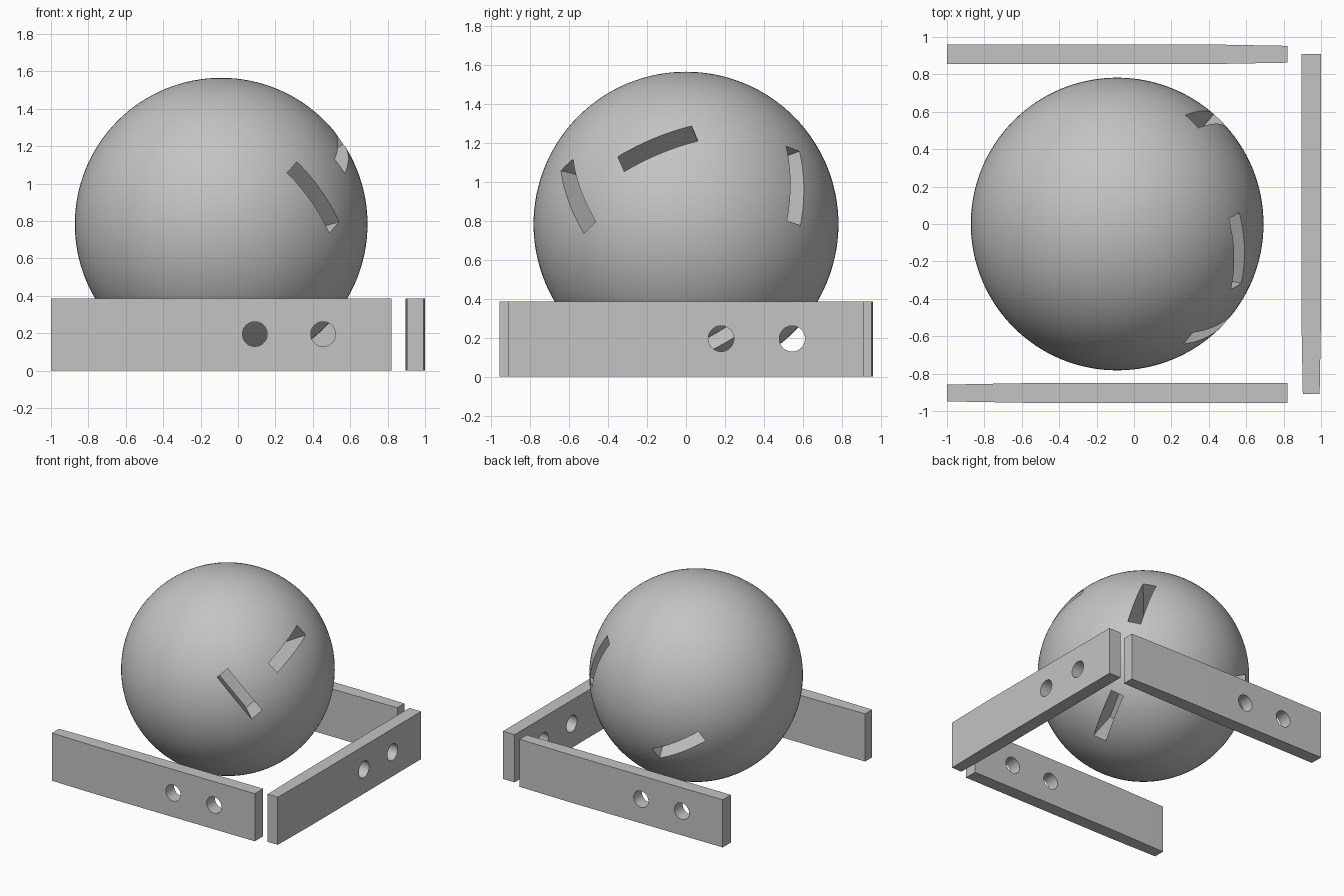
import bpy, bmesh, math
from mathutils import Vector, Matrix

if "Cube" in bpy.data.objects:
    bpy.data.objects.remove(bpy.data.objects["Cube"])

grey = bpy.data.materials.new("mid_grey")
grey.diffuse_color = (0.55, 0.55, 0.55, 1)
grey.use_nodes = True
grey.node_tree.nodes["Principled BSDF"].inputs["Base Color"].default_value = grey.diffuse_color


def add_object(name, bm):
    mesh = bpy.data.meshes.new(name)
    bmesh.ops.recalc_face_normals(bm, faces=bm.faces)
    bm.to_mesh(mesh)
    bm.free()
    obj = bpy.data.objects.new(name, mesh)
    mesh.materials.append(grey)
    bpy.context.collection.objects.link(obj)
    return obj


def cut(obj, cutters):
    # subtract every cutter, then remove it
    bpy.context.view_layer.objects.active = obj
    for c in cutters:
        mod = obj.modifiers.new("cut", 'BOOLEAN')
        mod.operation = 'DIFFERENCE'
        mod.solver = 'EXACT'
        mod.object = c
        bpy.ops.object.modifier_apply(modifier=mod.name)
        bpy.data.objects.remove(c)
    bpy.ops.object.select_all(action='DESELECT')
    obj.select_set(True)
    bpy.ops.object.shade_smooth_by_angle(angle=math.radians(30))


# Ball with radial rectangular slots
R = 0.7825
CENTRE = Vector((-0.09, 0, R))
SLOT_LENGTH, SLOT_WIDTH, SLOT_DEPTH = 0.41, 0.10, 0.38

bm = bmesh.new()
bmesh.ops.create_uvsphere(bm, u_segments=128, v_segments=64, radius=R,
                          matrix=Matrix.Translation(CENTRE))
ball = add_object("ball", bm)

# (outward direction, long axis) of each slot
slots = [
    ((0.65, -0.73, 0.19), (0.22, 0.115, -0.315)),
    ((0.83, -0.19, 0.51), (-0.01, 0.385, 0.16)),
    ((0.63, 0.73, 0.26), (0.155, 0.005, -0.39)),
    ((0.61, 0.20, -0.76), (0.119, 0.343, 0.186)),
    ((-0.40, 0.86, -0.31), (-0.343, -0.09, 0.195)),
]
cutters = []
for out, along in slots:
    n = Vector(out).normalized()
    l = Vector(along)
    l = (l - n * l.dot(n)).normalized()
    w = n.cross(l)
    rot = Matrix((l, w, n)).transposed().to_4x4()
    inner, outer = R - SLOT_DEPTH, R + 0.1
    bm = bmesh.new()
    bmesh.ops.create_cube(
        bm, size=1,
        matrix=Matrix.Translation(CENTRE + n * (inner + outer) / 2) @ rot
        @ Matrix.Diagonal((SLOT_LENGTH, SLOT_WIDTH, outer - inner, 1)))
    c = add_object("slot_cutter", bm)
    c.hide_render = True
    cutters.append(c)
cut(ball, cutters)

# Three identical upright boards, slightly tapered at one end, two holes each
HEIGHT, LENGTH = 0.385, 1.82


def board(name, x, y, angle):
    place = Matrix.Translation((x, y, 0)) @ Matrix.Rotation(angle, 4, 'Z')
    bm = bmesh.new()
    outline = [(0, -0.045), (0.42, -0.0525), (LENGTH, -0.0525),
               (LENGTH, 0.0525), (0.42, 0.0525), (0, 0.045)]
    face = bm.faces.new([bm.verts.new((px, py, 0)) for px, py in outline])
    top = bmesh.ops.extrude_face_region(bm, geom=[face])["geom"]
    bmesh.ops.translate(bm, vec=(0, 0, HEIGHT),
                        verts=[v for v in top if isinstance(v, bmesh.types.BMVert)])
    bm.transform(place)
    obj = add_object(name, bm)
    holes = []
    for t in (1.09, 1.455):
        bm = bmesh.new()
        bmesh.ops.create_cone(
            bm, cap_ends=True, segments=48, radius1=0.066, radius2=0.066, depth=0.3,
            matrix=place @ Matrix.Translation((t, 0, 0.195))
            @ Matrix.Rotation(math.pi / 2, 4, 'X'))
        h = add_object("hole_cutter", bm)
        h.hide_render = True
        holes.append(h)
    cut(obj, holes)


board("front_board", -1, -0.9035, 0)
board("right_board", 0.9475, -0.91, math.pi / 2)
board("back_board", 0.82, 0.9075, math.pi)
